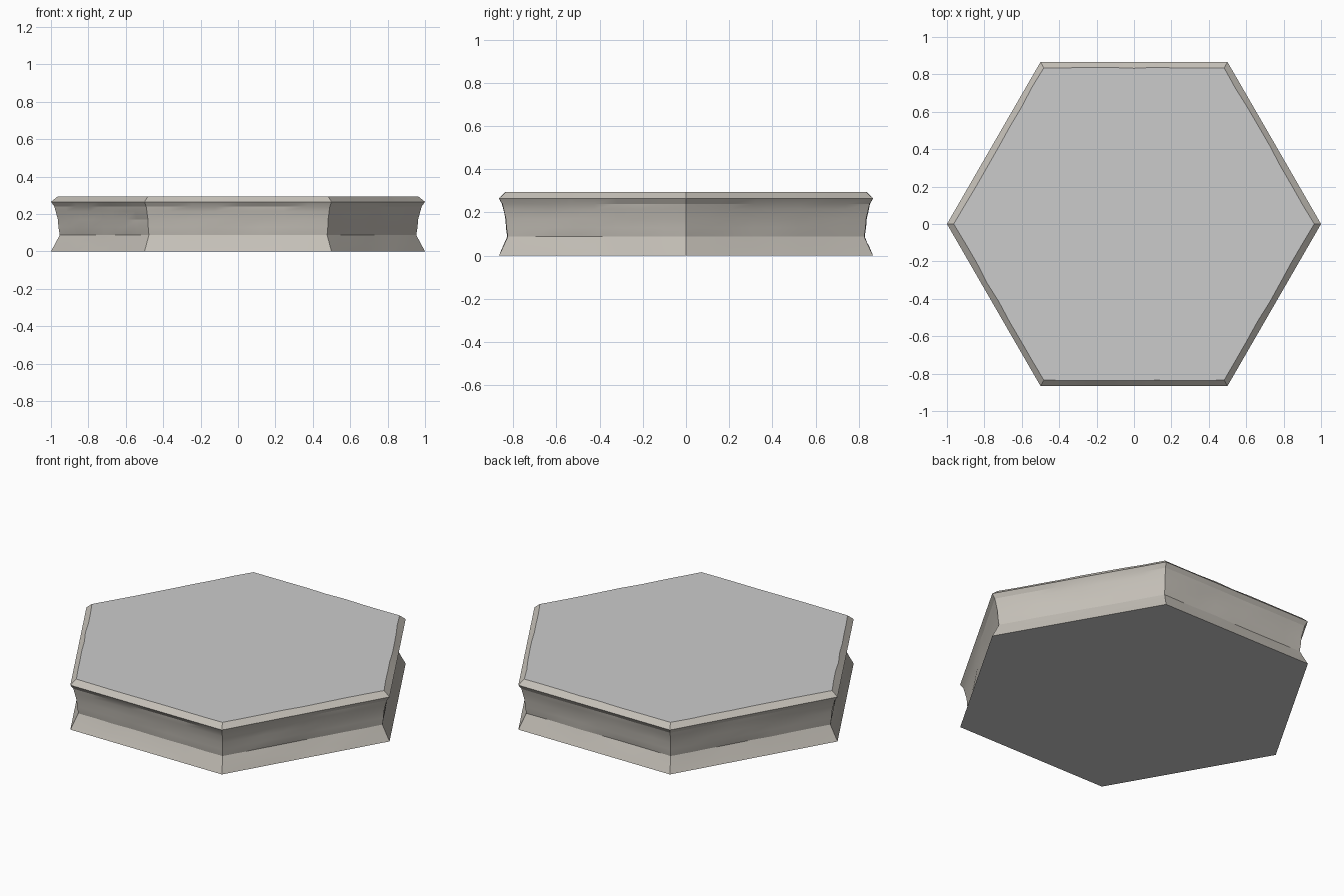
import bpy, bmesh, math, random

if "Cube" in bpy.data.objects:
    bpy.data.objects.remove(bpy.data.objects["Cube"])

random.seed(4)
SEG = 8  # pieces along each hexagon side

# side profile: corner radius, height, roughness
PROFILE = [(1.0, 0.0, 0), (0.978, 0.04, 0.003), (0.953, 0.088, 0.003),
           (0.96, 0.13, 0.003), (0.963, 0.17, 0.004), (0.975, 0.215, 0.004),
           (0.982, 0.24, 0.003), (1.0, 0.265, 0), (0.964, 0.294, 0.004)]


def corner(i):
    a = math.radians(60 * i)
    return math.cos(a), math.sin(a)


def hex_ring(bm, r, z, rough):
    ring = []
    for i in range(6):
        (ax, ay), (bx, by) = corner(i), corner(i + 1)
        for k in range(SEG):
            t = k / SEG
            s = r + (random.uniform(-rough, rough) if k else 0)
            ring.append(bm.verts.new(((ax + (bx - ax) * t) * s,
                                      (ay + (by - ay) * t) * s, z)))
    return ring


def material(name, color):
    m = bpy.data.materials.new(name)
    m.diffuse_color = color
    m.use_nodes = True
    m.node_tree.nodes["Principled BSDF"].inputs["Base Color"].default_value = m.diffuse_color
    return m


# hexagonal tile: rough hollowed sides, chamfered rim, flat top and base
bm = bmesh.new()
rings = [hex_ring(bm, *p) for p in PROFILE]
n = 6 * SEG
for low, high in zip(rings, rings[1:]):
    for i in range(n):
        j = (i + 1) % n
        bm.faces.new((low[i], low[j], high[j], high[i]))
top = bm.faces.new(rings[-1])
base = bm.faces.new(rings[0][::-1])
top.material_index = base.material_index = 1

mesh = bpy.data.meshes.new("hex_tile")
bm.to_mesh(mesh)
bm.free()
mesh.materials.append(material("stone_side", (0.56, 0.53, 0.48, 1)))
mesh.materials.append(material("tile_top", (0.8, 0.8, 0.8, 1)))
tile = bpy.data.objects.new("hex_tile", mesh)
bpy.context.collection.objects.link(tile)

# soft shading along the sides, crisp corners
bpy.context.view_layer.objects.active = tile
tile.select_set(True)
bpy.ops.object.shade_smooth_by_angle(angle=math.radians(15))
